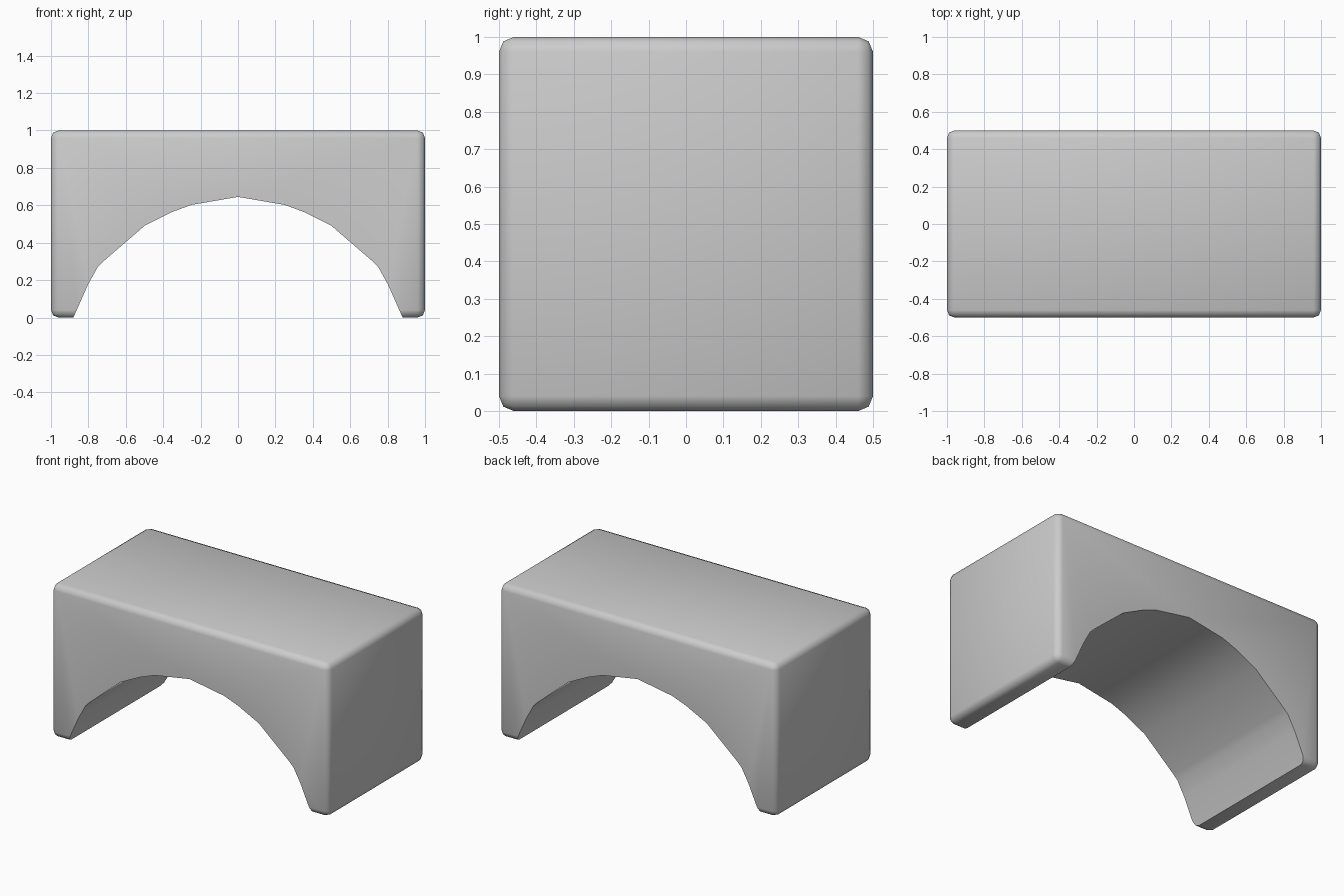
import bpy, bmesh

if "Cube" in bpy.data.objects:
    bpy.data.objects.remove(bpy.data.objects["Cube"])

# Rounded block
bpy.ops.mesh.primitive_cube_add(size=1, location=(0, 0, 0.5))
block = bpy.context.object
block.name = "arch_block"
block.scale = (2, 1, 1)
bpy.ops.object.transform_apply(location=True, rotation=False, scale=True)
bevel = block.modifiers.new("rounded_edges", 'BEVEL')
bevel.width = 0.04
bevel.segments = 2

# Arch opening: right half of the profile, mirrored, pushed through in y
half = [(0.885, -0.1), (0.88, 0.0), (0.80, 0.18), (0.75, 0.27), (0.72, 0.30),
        (0.50, 0.49), (0.35, 0.565), (0.25, 0.602)]
profile = half + [(0, 0.645)] + [(-x, z) for x, z in reversed(half)]
bm = bmesh.new()
face = bm.faces.new([bm.verts.new((x, -0.8, z)) for x, z in profile])
ext = bmesh.ops.extrude_face_region(bm, geom=[face])
bmesh.ops.translate(bm, vec=(0, 1.6, 0),
                    verts=[g for g in ext["geom"] if isinstance(g, bmesh.types.BMVert)])
bmesh.ops.recalc_face_normals(bm, faces=bm.faces)
mesh = bpy.data.meshes.new("arch_cutter")
bm.to_mesh(mesh)
bm.free()
cutter = bpy.data.objects.new("arch_cutter", mesh)
bpy.context.collection.objects.link(cutter)
cutter.hide_render = True

# Cut the arch and bake the modifiers
cut = block.modifiers.new("arch_cut", 'BOOLEAN')
cut.operation = 'DIFFERENCE'
cut.solver = 'EXACT'
cut.object = cutter
bpy.context.view_layer.objects.active = block
for name in ("rounded_edges", "arch_cut"):
    bpy.ops.object.modifier_apply(modifier=name)
bpy.data.objects.remove(cutter, do_unlink=True)

# Smooth the rounding, keep the arch rim crisp
bpy.ops.object.select_all(action='DESELECT')
block.select_set(True)
bpy.ops.object.shade_smooth_by_angle(angle=0.85)
